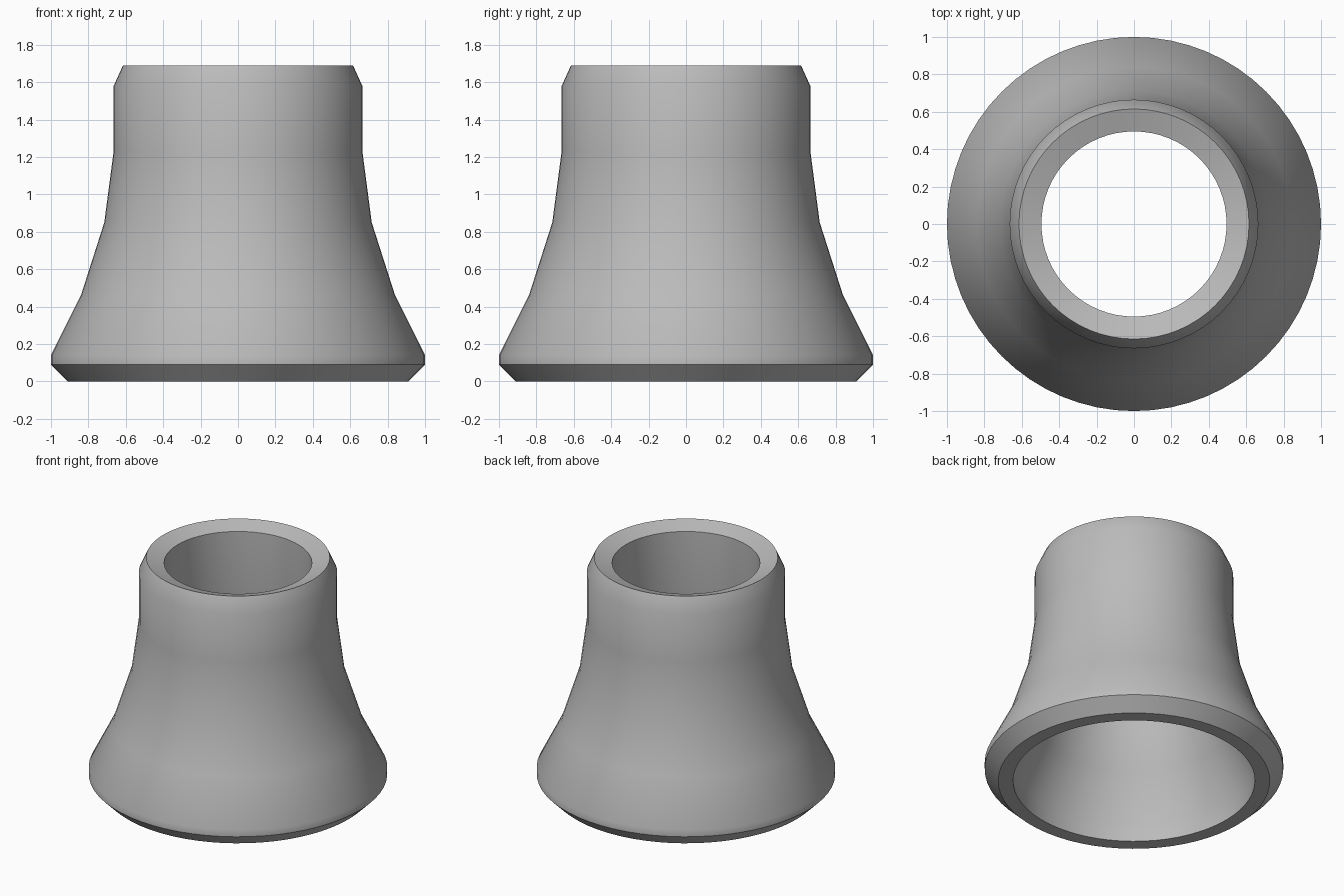
import bpy, bmesh, math

SEGMENTS = 64

# Remove the default object
cube = bpy.data.objects.get("Cube")
if cube:
    bpy.data.objects.remove(cube, do_unlink=True)

# Plain grey metal
metal = bpy.data.materials.new("grey_metal")
metal.use_nodes = True
grey = (0.5, 0.5, 0.5, 1.0)
metal.diffuse_color = grey
metal.node_tree.nodes["Principled BSDF"].inputs["Base Color"].default_value = grey

# Closed wall section as (radius, height)
outer_wall = [(0.91, 0), (1, 0.09), (1, 0.14), (0.84, 0.46), (0.715, 0.85),
              (0.665, 1.23), (0.665, 1.58), (0.615, 1.69)]
inner_wall = [(0.495, 1.65), (0.495, 1.23), (0.55, 0.85), (0.665, 0.46),
              (0.81, 0.14), (0.81, 0)]
section = outer_wall + inner_wall


def lathe(name, profile, material):
    """Revolve a closed section around the z axis."""
    bm = bmesh.new()
    rings = []
    for i in range(SEGMENTS):
        a = math.tau * i / SEGMENTS
        rings.append([bm.verts.new((r * math.cos(a), r * math.sin(a), z))
                      for r, z in profile])
    n = len(profile)
    for i in range(SEGMENTS):
        here, after = rings[i], rings[(i + 1) % SEGMENTS]
        for j in range(n):
            k = (j + 1) % n
            bm.faces.new((here[j], after[j], after[k], here[k]))
    bmesh.ops.recalc_face_normals(bm, faces=bm.faces)
    mesh = bpy.data.meshes.new(name)
    bm.to_mesh(mesh)
    bm.free()
    mesh.materials.append(material)
    obj = bpy.data.objects.new(name, mesh)
    bpy.context.collection.objects.link(obj)
    return obj


# Flared hollow pipe reducer
reducer = lathe("pipe_reducer", section, metal)
bpy.ops.object.select_all(action="DESELECT")
reducer.select_set(True)
bpy.context.view_layer.objects.active = reducer
bpy.ops.object.shade_smooth_by_angle(angle=math.radians(32))
